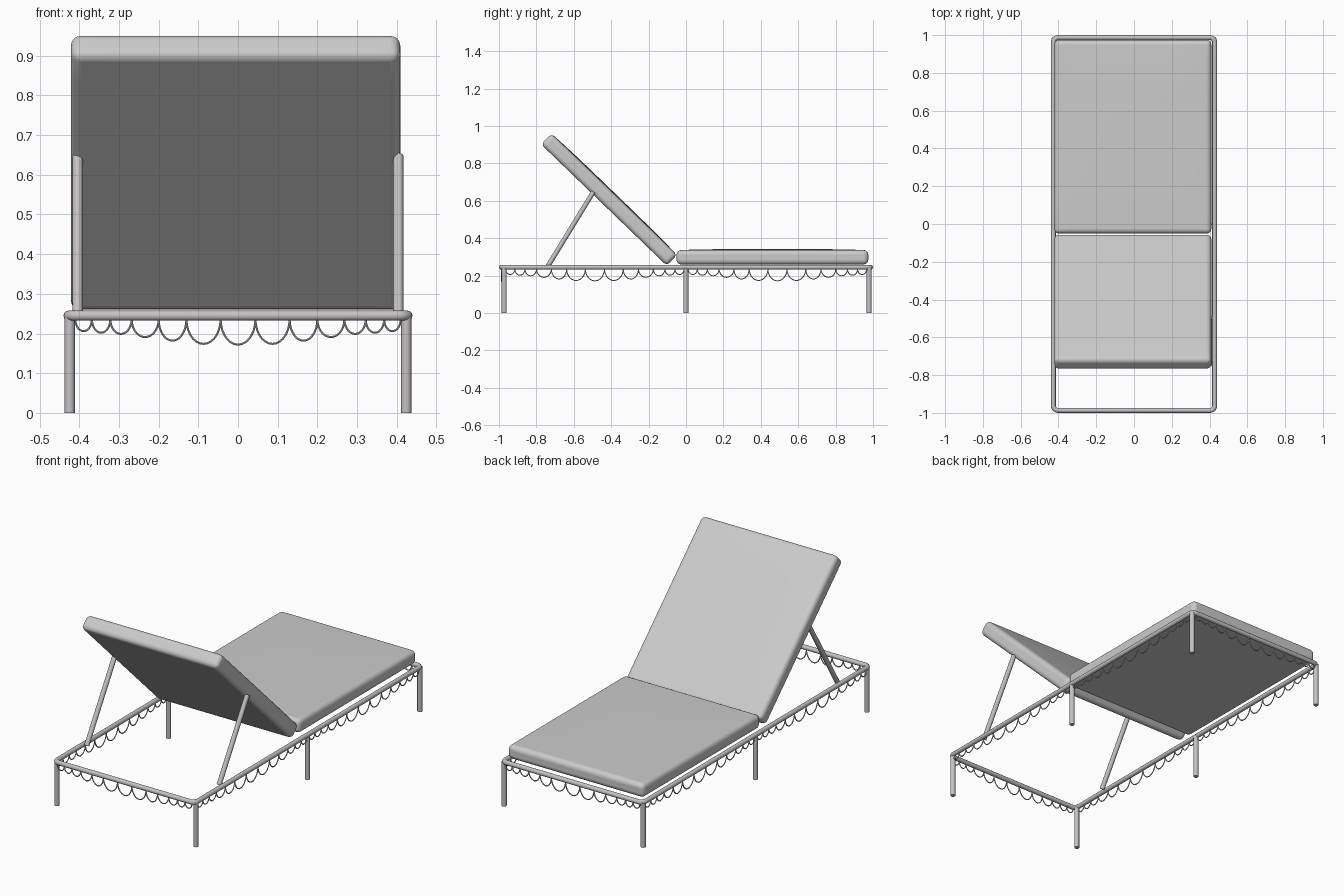
import bpy, bmesh, math
from mathutils import Matrix

if "Cube" in bpy.data.objects:
    bpy.data.objects.remove(bpy.data.objects["Cube"])


def material(name, rgb):
    m = bpy.data.materials.new(name)
    m.diffuse_color = (*rgb, 1)
    m.use_nodes = True
    m.node_tree.nodes["Principled BSDF"].inputs["Base Color"].default_value = m.diffuse_color
    return m


FABRIC = material("light grey fabric", (0.6, 0.6, 0.6))
METAL = material("warm grey metal", (0.57, 0.54, 0.55))


def tube(name, paths, radius, sides=4, cyclic=False):
    """Round tube swept along one or more point paths, turned into a mesh."""
    cu = bpy.data.curves.new(name, 'CURVE')
    cu.dimensions = '3D'
    cu.bevel_depth = radius
    cu.bevel_resolution = sides
    cu.use_fill_caps = True
    for pts in paths:
        s = cu.splines.new('POLY')
        s.points.add(len(pts) - 1)
        for p, co in zip(s.points, pts):
            p.co = (*co, 1)
        s.use_cyclic_u = cyclic
    cu.materials.append(METAL)
    ob = bpy.data.objects.new(name, cu)
    bpy.context.collection.objects.link(ob)
    finish(ob, convert=True)


def finish(ob, convert=False):
    bpy.ops.object.select_all(action='DESELECT')
    ob.select_set(True)
    bpy.context.view_layer.objects.active = ob
    if convert:
        bpy.ops.object.convert(target='MESH')
    bpy.ops.object.shade_smooth_by_angle(angle=math.radians(40))


def cushion(name, size, centre, tilt=0.0):
    """Rounded slab with a slightly puffed top."""
    bm = bmesh.new()
    bmesh.ops.create_cube(bm, size=1)
    flat = [e for e in bm.edges if abs(e.verts[0].co.z - e.verts[1].co.z) < 0.1]
    bmesh.ops.subdivide_edges(bm, edges=flat, cuts=9, use_grid_fill=True)
    for v in bm.verts:
        puff = (1 - (2 * v.co.x) ** 4) * (1 - (2 * v.co.y) ** 4)
        v.co.x *= size[0]
        v.co.y *= size[1]
        v.co.z *= size[2]
        if v.co.z > 0:
            v.co.z += 0.006 * puff
    me = bpy.data.meshes.new(name)
    bm.to_mesh(me)
    bm.free()
    me.materials.append(FABRIC)
    me.transform(Matrix.Translation(centre) @ Matrix.Rotation(tilt, 4, 'X'))
    ob = bpy.data.objects.new(name, me)
    bpy.context.collection.objects.link(ob)
    bev = ob.modifiers.new("rounded edges", 'BEVEL')
    bev.width = 0.024
    bev.segments = 5
    bev.limit_method = 'ANGLE'
    bev.angle_limit = math.radians(50)
    finish(ob)


# Cushions
cushion("seat_cushion", (0.83, 1.025, 0.076), (-0.006, 0.462, 0.298))
cushion("back_cushion", (0.83, 0.935, 0.08), (-0.006, -0.411, 0.606),
        math.radians(-44))

# Rectangular frame with rounded corners
FX, FY, FZ, R = 0.427, 0.987, 0.245, 0.0128
ring, cr = [], 0.025
for k, (sx, sy) in enumerate(((1, 1), (-1, 1), (-1, -1), (1, -1))):
    for i in range(7):
        a = math.pi / 2 * (k + i / 6)
        ring.append((sx * (FX - cr) + cr * math.cos(a),
                     sy * (FY - cr) + cr * math.sin(a), FZ))
tube("frame", [ring], R, cyclic=True)

# Six legs and two backrest props
for side, sx in (("left", -1), ("right", 1)):
    for end, y in (("front", -0.972), ("middle", 0.0), ("back", 0.979)):
        x = sx * 0.424
        tube(f"{end}_{side}_leg", [[(x, y, 0), (x, y, FZ)]], 0.0132)
    x = sx * 0.404
    tube(f"{side}_backrest_prop",
         [[(x, -0.742, 0.245), (x, -0.495, 0.648)]], 0.0128)

# Scalloped wire trim: arcs shrink from the middle of each run to its ends
EDGES = (0.107, 0.317, 0.488, 0.654, 0.785, 0.898, 1.0)
DROPS = (0.064, 0.062, 0.054, 0.045, 0.037, 0.034, 0.030)
TOP = 0.236


def scallops(half):
    """Arcs as (offset along run, z) lists."""
    spans = [(-EDGES[0], EDGES[0], DROPS[0])]
    for a, b, d in zip(EDGES, EDGES[1:], DROPS[1:]):
        spans += [(a, b, d), (-b, -a, d)]
    for a, b, d in spans:
        mid, w = (a + b) / 2 * half, (b - a) / 2 * half
        yield [(mid + w * math.cos(t), TOP - d * math.sin(t))
               for t in (math.pi * i / 14 for i in range(15))]


for side, s in (("front", -1), ("back", 1)):
    tube(f"{side}_scallop_trim",
         [[(u, s * FY, z) for u, z in arc] for arc in scallops(0.41)], 0.003, 1)
for side, s in (("left", -1), ("right", 1)):
    tube(f"{side}_scallop_trim",
         [[(s * FX, c + u, z) for u, z in arc]
          for c in (-0.487, 0.489) for arc in scallops(0.477)], 0.003, 1)
